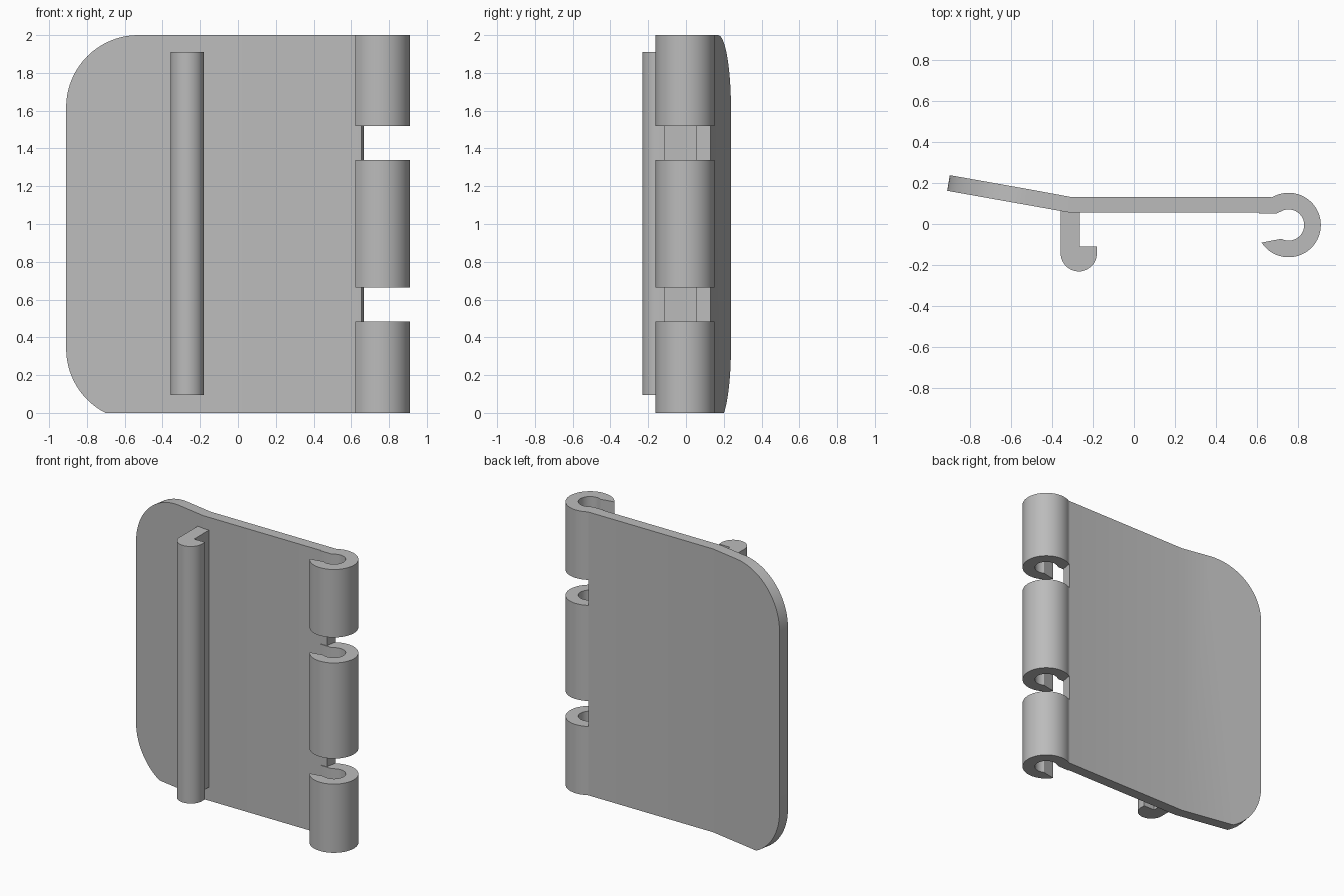
import bpy, bmesh
from math import cos, sin, radians

cube = bpy.data.objects.get("Cube")
if cube:
    bpy.data.objects.remove(cube)

grey = bpy.data.materials.new("metal_grey")
grey.use_nodes = True
colour = (0.5, 0.5, 0.5, 1)
grey.diffuse_color = colour
grey.node_tree.nodes["Principled BSDF"].inputs["Base Color"].default_value = colour


def arc(cx, cy, r, start, end, steps):
    angles = [radians(start + (end - start) * i / steps) for i in range(steps + 1)]
    return [(cx + r * cos(a), cy + r * sin(a)) for a in angles]


def finish(name, bm):
    bmesh.ops.recalc_face_normals(bm, faces=bm.faces)
    mesh = bpy.data.meshes.new(name)
    bm.to_mesh(mesh)
    bm.free()
    mesh.materials.append(grey)
    obj = bpy.data.objects.new(name, mesh)
    bpy.context.collection.objects.link(obj)
    bpy.ops.object.select_all(action='DESELECT')
    obj.select_set(True)
    bpy.context.view_layer.objects.active = obj
    bpy.ops.object.shade_smooth_by_angle(angle=radians(25))
    return obj


def extrude_up(name, profile, z0, z1):
    bm = bmesh.new()
    low = [bm.verts.new((x, y, z0)) for x, y in profile]
    high = [bm.verts.new((x, y, z1)) for x, y in profile]
    bm.faces.new(low)
    bm.faces.new(high)
    for i in range(len(low)):
        j = (i + 1) % len(low)
        bm.faces.new((low[i], low[j], high[j], high[i]))
    return finish(name, bm)


# Bent leaf: flat panel plus an angled wing with rounded corners
BEND = -0.31
SLOPE = 0.178
R = 0.382
corner_x, low_z, high_z = -0.528, 0.34, 2 - R
wing = [(BEND, 2.0)]
wing += arc(corner_x, high_z, R, 90, 180, 20)
wing += arc(corner_x, low_z, R, 180, 242.9, 14)
wing[-1] = (wing[-1][0], 0.0)
wing.append((BEND, 0.0))
outline = wing + [(0.655, 0.0), (0.655, 2.0)]

bm = bmesh.new()
front, back = [], []
for x, z in outline:
    rise = max(0, BEND - x) * SLOPE
    shift = 0.013 if x != BEND else 0.006
    front.append(bm.verts.new((x, 0.055 + rise, z)))
    back.append(bm.verts.new((x + shift, 0.131 + rise, z)))
n = len(wing)
for side in (front, back):
    bm.faces.new(side[:n])
    bm.faces.new([side[0], side[n - 1], side[n], side[n + 1]])
for i in range(len(outline)):
    j = (i + 1) % len(outline)
    bm.faces.new((front[i], front[j], back[j], back[i]))
finish("hinge_leaf", bm)

# Three curled knuckles sharing one open C-shaped profile
cx, cy = 0.753, -0.005
curl = [(0.61, 0.06), (0.61, 0.05), (0.69, 0.05)]
curl += arc(cx, cy, 0.076, 122, -118, 28)
curl += arc(cx, cy, 0.157, -147, 120, 40)
curl += [(0.667, 0.13), (0.655, 0.06)]
for name, z0, z1 in (("lower_knuckle", 0, 0.485),
                     ("middle_knuckle", 0.665, 1.34),
                     ("upper_knuckle", 1.52, 2)):
    extrude_up(name, curl, z0, z1)

# Hooked rib along the bend
rib = [(-0.265, 0.06), (-0.265, -0.11), (-0.18, -0.11)]
rib += arc(-0.269, -0.142, 0.089, 0, -180, 24)
rib += [(-0.358, 0.0635)]
extrude_up("hook_rib", rib, 0.095, 1.91)
